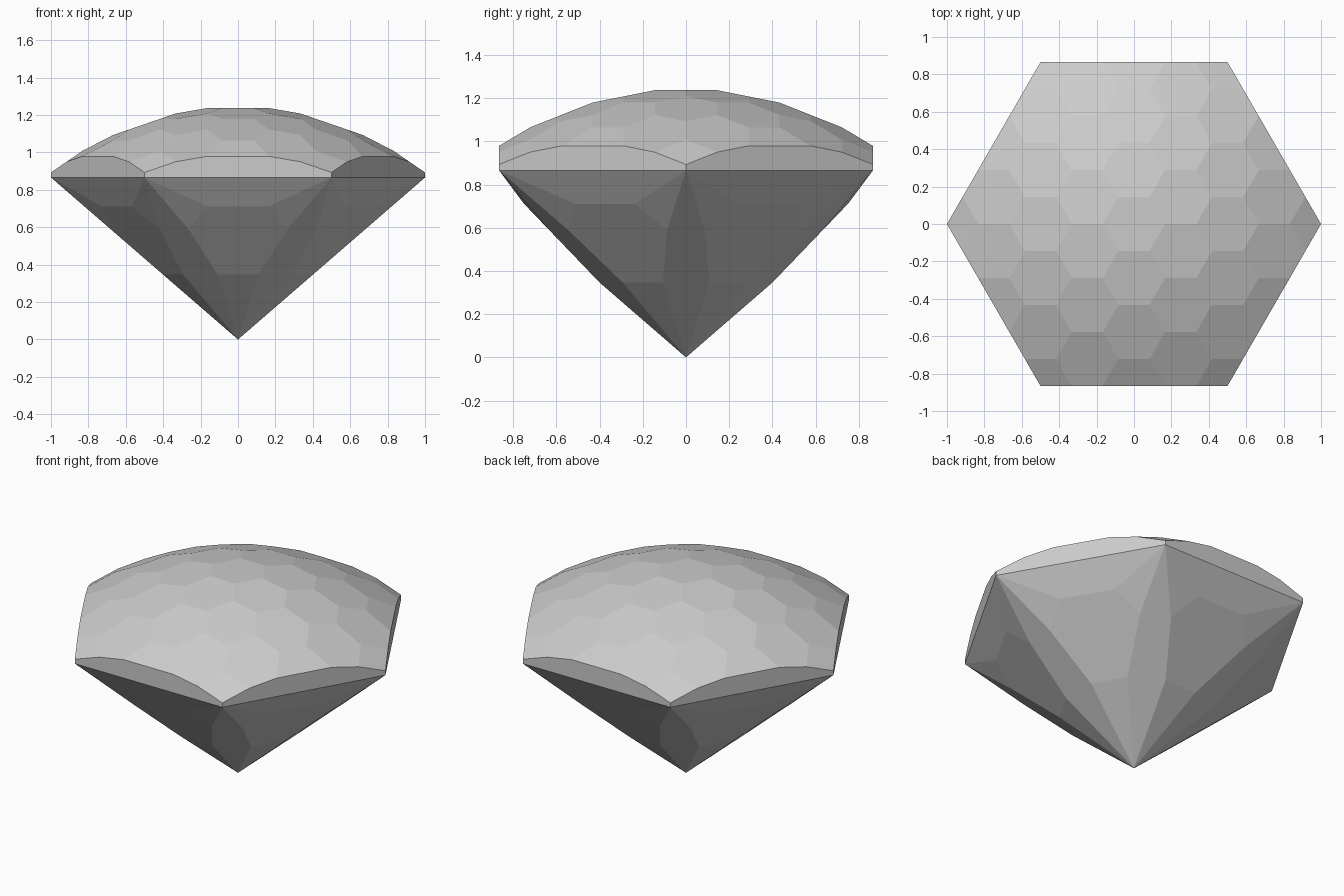
import bpy, bmesh
from math import sqrt, radians
from mathutils import Vector, Matrix

cube = bpy.data.objects.get("Cube")
if cube:
    bpy.data.objects.remove(cube)

APOTHEM = sqrt(3) / 2      # hexagon centre to side
GIRDLE_Z = APOTHEM         # lower edge of the girdle
TOP_Z = 1.237
CURVE = 0.344              # how fast the crown falls away
INSIDE = Vector((0, 0, 0.9))

# Rough stone: a hexagonal prism with corners on the x axis
bm = bmesh.new()
bmesh.ops.create_cone(bm, cap_ends=True, segments=6, radius1=1, radius2=1, depth=2,
                      matrix=Matrix.Translation((0, 0, 0.9)) @ Matrix.Rotation(radians(30), 4, 'Z'))
if max(v.co.x for v in bm.verts) < 0.99:
    bmesh.ops.rotate(bm, verts=bm.verts, cent=(0, 0, 0), matrix=Matrix.Rotation(radians(30), 3, 'Z'))


def grind(point, normal):
    """Cut the stone flat along a plane and close the cut with one facet."""
    if (INSIDE - point).dot(normal) > 0:
        normal = -normal
    bmesh.ops.bisect_plane(bm, geom=bm.verts[:] + bm.edges[:] + bm.faces[:], dist=1e-5,
                           plane_co=point, plane_no=normal, clear_outer=True)
    rim = [e for e in bm.edges if e.is_boundary]
    if rim:
        bmesh.ops.holes_fill(bm, edges=rim, sides=0)


def grind_around(a, b, c):
    """Repeat a facet through three points on all six sides."""
    a, b, c = Vector(a), Vector(b), Vector(c)
    normal = (b - a).cross(c - a).normalized()
    for i in range(6):
        turn = Matrix.Rotation(radians(60 * i), 3, 'Z')
        grind(turn @ a, turn @ normal)


# Pavilion: facets narrowing to the point
apex = (0, 0, 0)
corner = (0.5, APOTHEM, GIRDLE_Z)
shoulder = (0.16, 0.75, 0.711)
waist = 0.4
waist_z = waist * GIRDLE_Z
grind_around(apex, corner, (0.5 + APOTHEM, APOTHEM - 0.5, GIRDLE_Z))      # corner kites
grind_around(apex, (0, waist, waist_z), (1, waist, waist_z))              # point triangles
grind_around((0, waist, waist_z), (1, waist, waist_z), shoulder)          # main facets
grind_around(corner, (-0.5, APOTHEM, GIRDLE_Z), shoulder)                 # girdle facets
for side in (1, -1):                                                      # break facets
    mirrored = [(x * side, y, z) for x, y, z in (corner, shoulder, (0.2, 0.571, 0.515))]
    grind_around(*mirrored)

# Crown: honeycomb of facets touching a shallow dome
row = APOTHEM / 3
for i in range(-4, 5):
    for j in range(-4, 5):
        x, y = i / 4, (j + (i % 2) / 2) * row
        if abs(y) < APOTHEM + 0.01 and abs(x) + abs(y) / sqrt(3) < 1.01:
            grind(Vector((x, y, TOP_Z - CURVE * (x * x + y * y))),
                  Vector((2 * CURVE * x, 2 * CURVE * y, 1)).normalized())

bmesh.ops.recalc_face_normals(bm, faces=bm.faces)
mesh = bpy.data.meshes.new("gemstone")
bm.to_mesh(mesh)
bm.free()
gem = bpy.data.objects.new("gemstone", mesh)
bpy.context.collection.objects.link(gem)

# Plain grey stone
grey = bpy.data.materials.new("light grey")
grey.use_nodes = True
colour = (0.6, 0.6, 0.6, 1)
grey.diffuse_color = colour
grey.node_tree.nodes["Principled BSDF"].inputs["Base Color"].default_value = colour
mesh.materials.append(grey)
